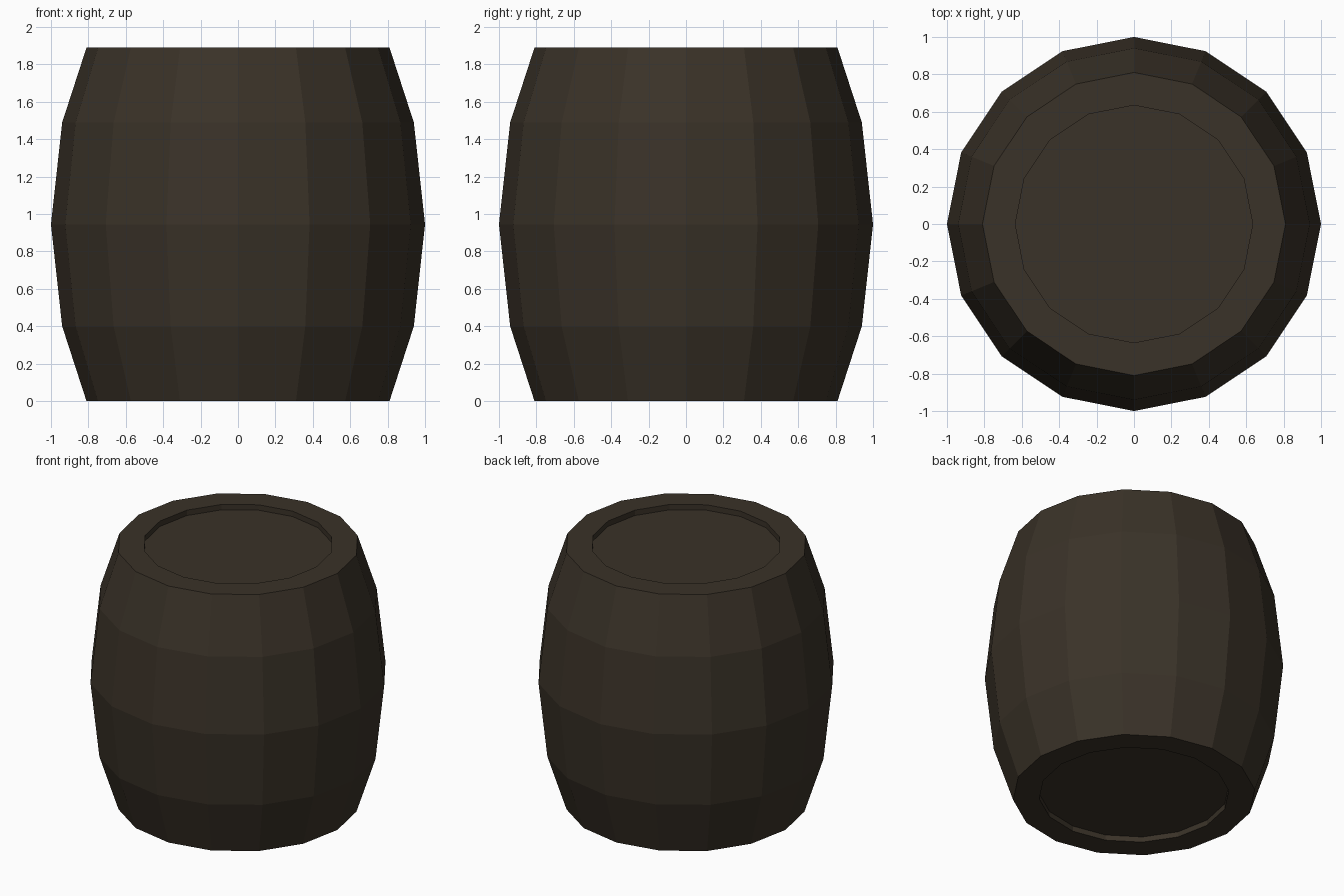
import bpy, bmesh, math

if "Cube" in bpy.data.objects:
    bpy.data.objects.remove(bpy.data.objects["Cube"])

SIDES = 16

# single dark wood colour
wood = bpy.data.materials.new("dark_wood")
wood.diffuse_color = (0.042, 0.032, 0.021, 1.0)
wood.use_nodes = True
wood.node_tree.nodes["Principled BSDF"].inputs["Base Color"].default_value = wood.diffuse_color

# half profile (radius, height): bottom recess, rim, bulging staves, rim, top recess
profile = [(0.635, 0.04), (0.635, 0.0), (0.81, 0.0), (0.94, 0.40), (1.0, 0.945),
           (0.94, 1.49), (0.81, 1.89), (0.635, 1.89), (0.635, 1.85)]

bm = bmesh.new()
rings = []
for r, z in profile:
    rings.append([bm.verts.new((r * math.cos(2 * math.pi * i / SIDES),
                                r * math.sin(2 * math.pi * i / SIDES), z))
                  for i in range(SIDES)])

# walls between rings
for low, high in zip(rings, rings[1:]):
    for i in range(SIDES):
        j = (i + 1) % SIDES
        bm.faces.new((low[i], low[j], high[j], high[i]))

# recessed bottom and lid
bm.faces.new(list(reversed(rings[0])))
bm.faces.new(rings[-1])
bmesh.ops.recalc_face_normals(bm, faces=bm.faces)

mesh = bpy.data.meshes.new("barrel")
bm.to_mesh(mesh)
bm.free()
mesh.materials.append(wood)
barrel = bpy.data.objects.new("barrel", mesh)
bpy.context.collection.objects.link(barrel)
